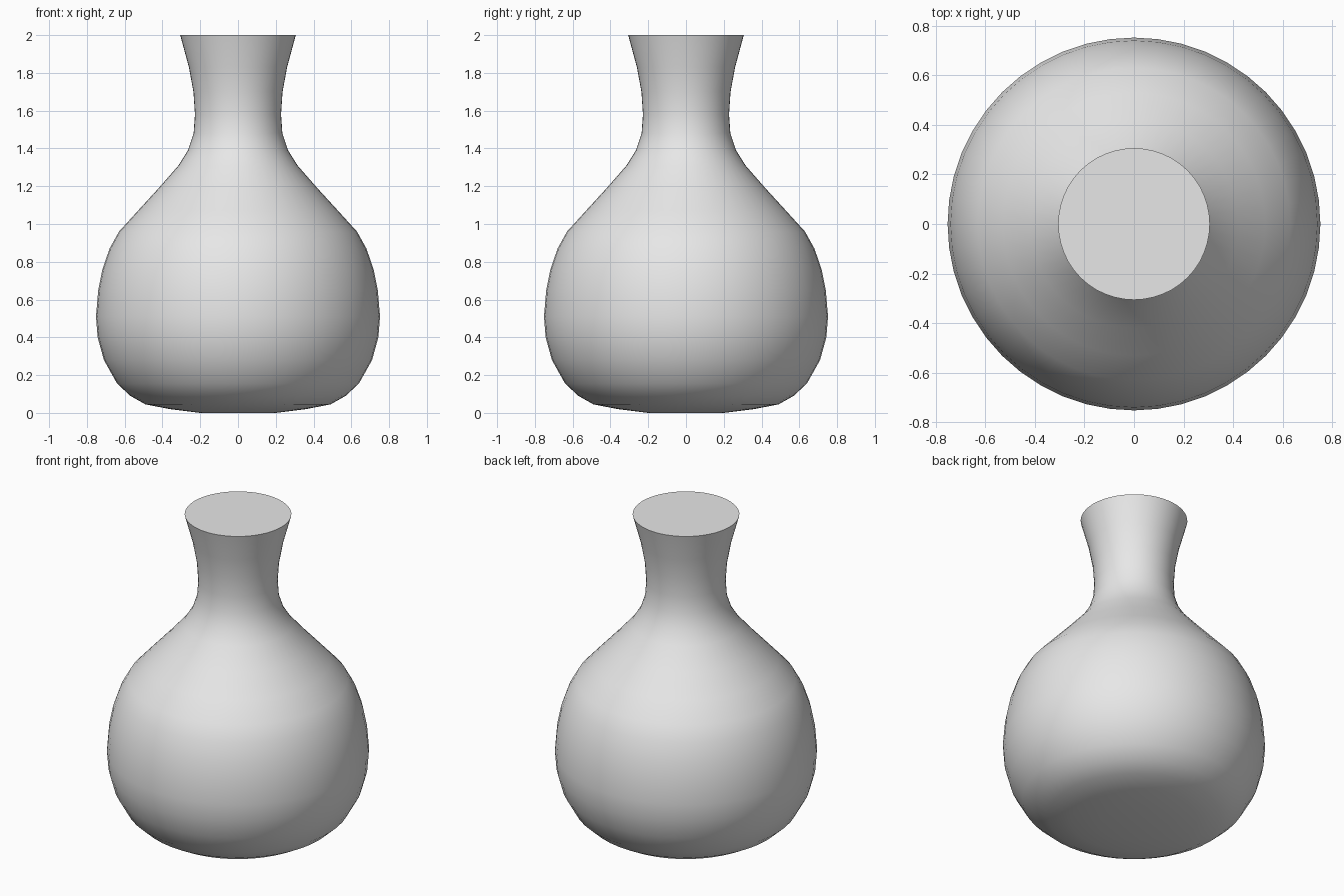
import bpy, bmesh, math

if "Cube" in bpy.data.objects:
    bpy.data.objects.remove(bpy.data.objects["Cube"], do_unlink=True)

SEGMENTS = 48

# Outline of the flask as (radius, height), from base to rim
PROFILE = [(0.2, 0.0), (0.36, 0.02), (0.49, 0.045), (0.57, 0.09),
           (0.64, 0.155), (0.71, 0.28), (0.743, 0.4), (0.752, 0.51),
           (0.74, 0.65), (0.718, 0.76), (0.68, 0.87), (0.63, 0.96),
           (0.53, 1.07), (0.42, 1.19), (0.315, 1.31), (0.265, 1.39),
           (0.235, 1.48), (0.228, 1.58), (0.236, 1.7), (0.26, 1.83),
           (0.306, 2.0)]

# Plain grey material
grey = bpy.data.materials.new("light grey")
grey.use_nodes = True
colour = (0.8, 0.8, 0.8, 1)
grey.diffuse_color = colour
grey.node_tree.nodes["Principled BSDF"].inputs["Base Color"].default_value = colour

# Revolve the outline into rings, joined by quads
bm = bmesh.new()
rings = []
for radius, height in PROFILE:
    ring = []
    for i in range(SEGMENTS):
        angle = math.tau * i / SEGMENTS
        ring.append(bm.verts.new((radius * math.cos(angle),
                                  radius * math.sin(angle), height)))
    rings.append(ring)
for low, high in zip(rings, rings[1:]):
    for i in range(SEGMENTS):
        j = (i + 1) % SEGMENTS
        bm.faces.new((low[i], low[j], high[j], high[i]))

# Closed flat base and flat top
bm.faces.new(list(reversed(rings[0])))
bm.faces.new(rings[-1])

mesh = bpy.data.meshes.new("flask")
bm.to_mesh(mesh)
bm.free()
mesh.materials.append(grey)
flask = bpy.data.objects.new("flask", mesh)
bpy.context.collection.objects.link(flask)

# Smooth body with a crisp rim
bpy.ops.object.select_all(action='DESELECT')
flask.select_set(True)
bpy.context.view_layer.objects.active = flask
bpy.ops.object.shade_smooth_by_angle(angle=math.radians(40))
